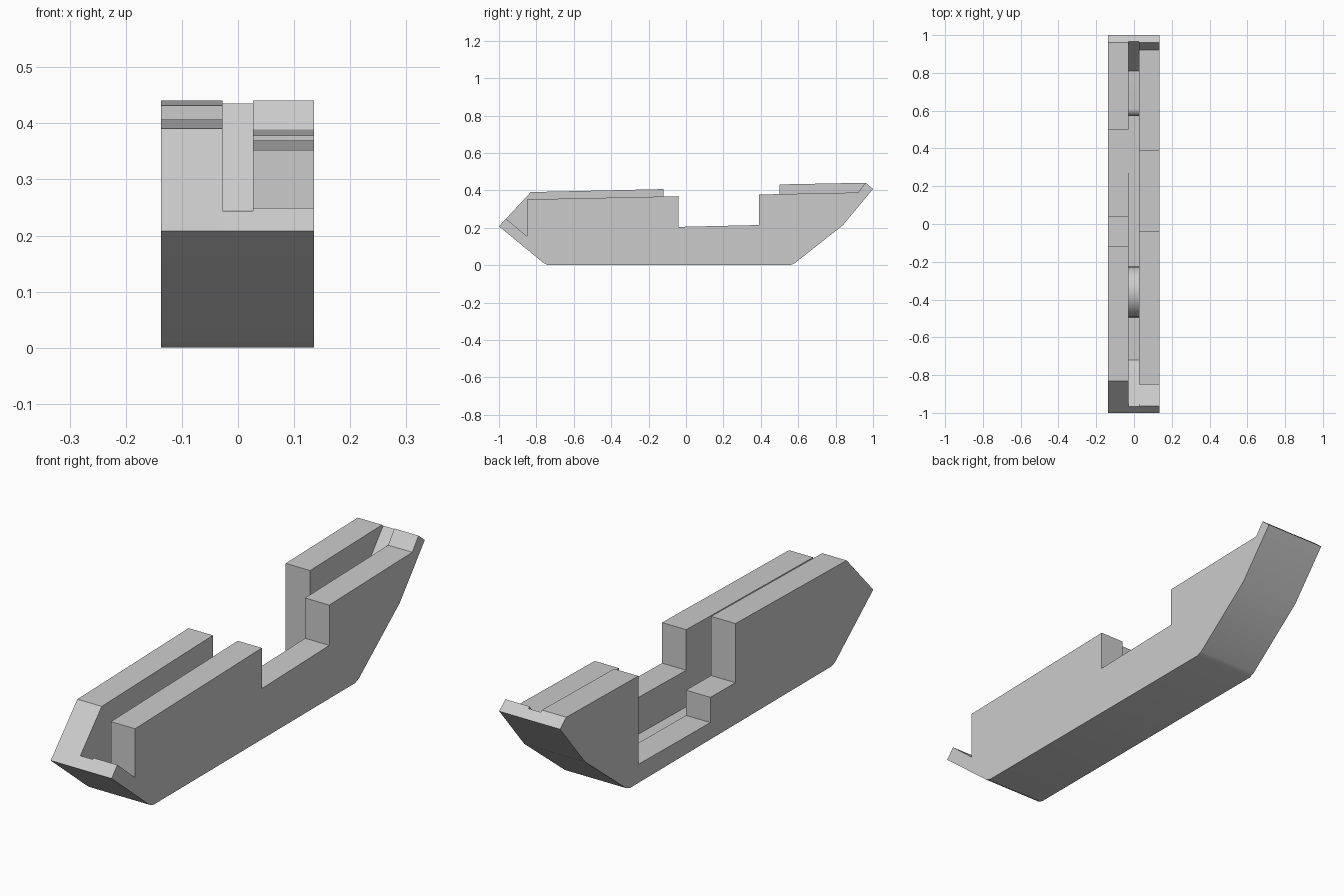
import bpy, bmesh, math

if "Cube" in bpy.data.objects:
    bpy.data.objects.remove(bpy.data.objects["Cube"])

grey = bpy.data.materials.new("light grey")
grey.diffuse_color = (0.6, 0.6, 0.6, 1)
grey.use_nodes = True
grey.node_tree.nodes["Principled BSDF"].inputs["Base Color"].default_value = grey.diffuse_color

# Shared underside, from rear tip to front tip, as (y, z)
keel = [(1.0, 0.408), (0.84, 0.215), (0.58, 0.01), (0.555, 0.0),
        (-0.73, 0.0), (-0.745, 0.003), (-0.76, 0.011), (-1.0, 0.208)]


def arc(cy, cz, r, a0, a1, n):
    """Points on an arc; angles in degrees."""
    return [(cy + r * math.cos(math.radians(a0 + (a1 - a0) * i / n)),
             cz + r * math.sin(math.radians(a0 + (a1 - a0) * i / n)))
            for i in range(n + 1)]


def slab(name, x0, x1, top):
    """Extrude a side profile (top edge runs front to back) between x0 and x1."""
    bm = bmesh.new()
    face = bm.faces.new([bm.verts.new((x0, y, z)) for y, z in keel + top])
    ext = bmesh.ops.extrude_face_region(bm, geom=[face])
    verts = [g for g in ext["geom"] if isinstance(g, bmesh.types.BMVert)]
    bmesh.ops.translate(bm, verts=verts, vec=(x1 - x0, 0, 0))
    bmesh.ops.recalc_face_normals(bm, faces=bm.faces)
    mesh = bpy.data.meshes.new(name)
    bm.to_mesh(mesh)
    bm.free()
    mesh.materials.append(grey)
    obj = bpy.data.objects.new(name, mesh)
    bpy.context.collection.objects.link(obj)
    bpy.ops.object.select_all(action='DESELECT')
    obj.select_set(True)
    bpy.context.view_layer.objects.active = obj
    bpy.ops.object.shade_smooth_by_angle(angle=math.radians(25))
    return obj


# Left wall: tall front block, stepped gap, tall rear block
slab("left_wall", -0.137, -0.028, [
    (-0.83, 0.391), (-0.12, 0.407), (-0.12, 0.168), (0.04, 0.17),
    (0.04, 0.068), (0.50, 0.075), (0.50, 0.432), (0.96, 0.441)])

# Right wall: notched front lip, lower blocks, shallow gap, rear lip
slab("right_wall", 0.027, 0.135, [
    (-0.963, 0.249), (-0.85, 0.155), (-0.85, 0.352), (-0.04, 0.369),
    (-0.04, 0.205), (0.39, 0.215), (0.39, 0.378), (0.92, 0.389), (0.96, 0.441)])

# Channel core: front ramp, rounded hump, floor, raised rear shelf and ramp
slab("channel_core", -0.028, 0.027,
     [(-0.967, 0.244), (-0.72, 0.045)]
     + arc(-0.36, 0.053, 0.135, 180, 0, 16)
     + [(0.572, 0.07)]
     + arc(0.612, 0.2, 0.04, 180, 90, 6)
     + [(0.81, 0.245), (0.967, 0.435)])
